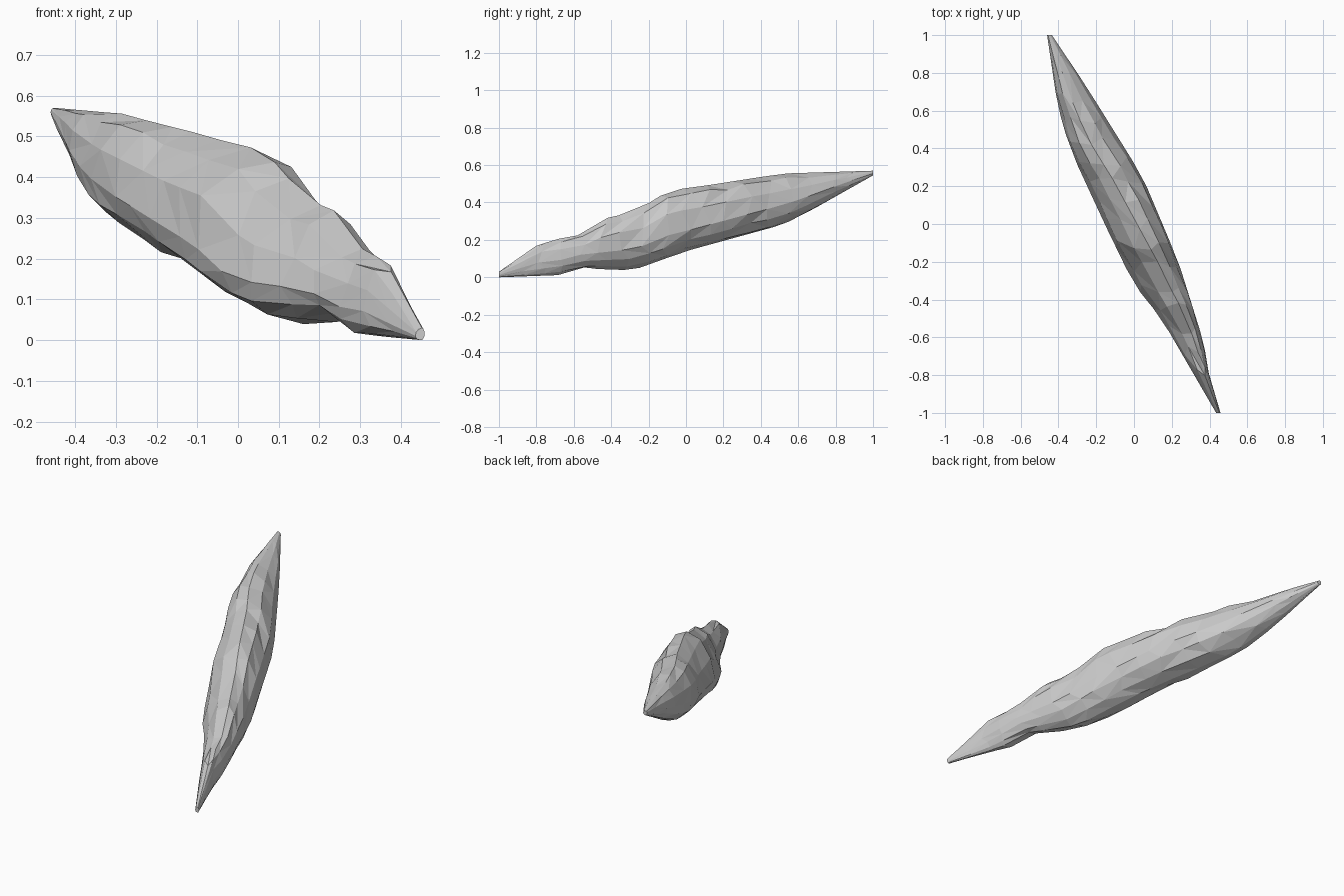
import bpy, bmesh, math, random

if "Cube" in bpy.data.objects:
    bpy.data.objects.remove(bpy.data.objects["Cube"])

random.seed(4)

# Outlines seen from the side (y, z) and from the top (y, x)
CREST = [(-1, .03), (-.77, .19), (-.52, .235), (-.41, .325), (-.29, .34),
         (-.09, .465), (.07, .485), (.52, .555), (1, .57)]
KEEL = [(-1, 0), (-.68, .012), (-.56, .055), (-.38, .033), (-.25, .05), (0, .14),
        (.51, .28), (.61, .325), (1, .545)]
RIGHT = [(-1, .458), (-.77, .39), (-.63, .37), (-.2, .235), (.25, .045), (.74, -.26), (1, -.435)]
LEFT = [(-1, .435), (-.5, .145), (-.32, 0), (0, -.155), (.4, -.34), (.63, -.405), (1, -.46)]
RINGS, STEPS = 19, 3
N = STEPS * 4


def lookup(profile, y):
    for (y0, z0), (y1, z1) in zip(profile, profile[1:]):
        if y <= y1:
            return z0 + (z1 - z0) * (y - y0) / (y1 - y0)
    return profile[-1][1]


def section(y):
    """Right, crest, left and keel corners of the slice at y."""
    xl, xr, zb, zt = [lookup(p, y) for p in (LEFT, RIGHT, KEEL, CREST)]
    mid, half = (xl + xr) / 2, (xr - xl) / 2
    crest_x = mid + half * max(-.2, min(.4, .12 - .65 * y))
    keel_x = mid - half * max(-.3, min(.15, .4 * y))
    left_z = zb + (zt - zb) * (.36 + .2 * max(y, 0))
    right_z = zb + (zt - zb) * (.32 + .12 * abs(y))
    return [(xr, right_z), (crest_x, zt), (xl, left_z), (keel_x, zb)]


bm = bmesh.new()
rings = []
for i in range(RINGS):
    y = -1 + 2 * i / (RINGS - 1)
    tip = i in (0, RINGS - 1)
    ring = []
    for k in range(N):
        q, s = divmod(k, STEPS)
        # Irregular chipping, strongest between the main edges
        yy = y if tip else y + random.uniform(-.03, .03)
        c = section(yy)
        cx, cz = (c[1][0] + c[3][0]) / 2, (c[0][1] + c[2][1]) / 2
        (x0, z0), (x1, z1) = c[q], c[(q + 1) % 4]
        t = s / STEPS * math.pi / 2
        a, b = math.cos(t) ** 1.05, math.sin(t) ** 1.05
        g = random.uniform(.93, 1.06) if s and not tip else 1
        x = cx + g * ((x0 - cx) * a + (x1 - cx) * b)
        z = cz + g * ((z0 - cz) * a + (z1 - cz) * b)
        ring.append(bm.verts.new((x, yy, max(z, 0))))
    rings.append(ring)

# Faceted skin between slices, with closed tips
for r0, r1 in zip(rings, rings[1:]):
    for k in range(N):
        j = (k + 1) % N
        quad = [r0[k], r0[j], r1[j], r1[k]]
        if random.random() < .5:
            quad = quad[1:] + quad[:1]
        a, b, c, d = quad
        bm.faces.new((a, b, c))
        bm.faces.new((a, c, d))
bm.faces.new(rings[0])
bm.faces.new(rings[-1])
bmesh.ops.recalc_face_normals(bm, faces=bm.faces)

mesh = bpy.data.meshes.new("rock_shard")
bm.to_mesh(mesh)
bm.free()
rock = bpy.data.objects.new("rock_shard", mesh)
bpy.context.collection.objects.link(rock)
